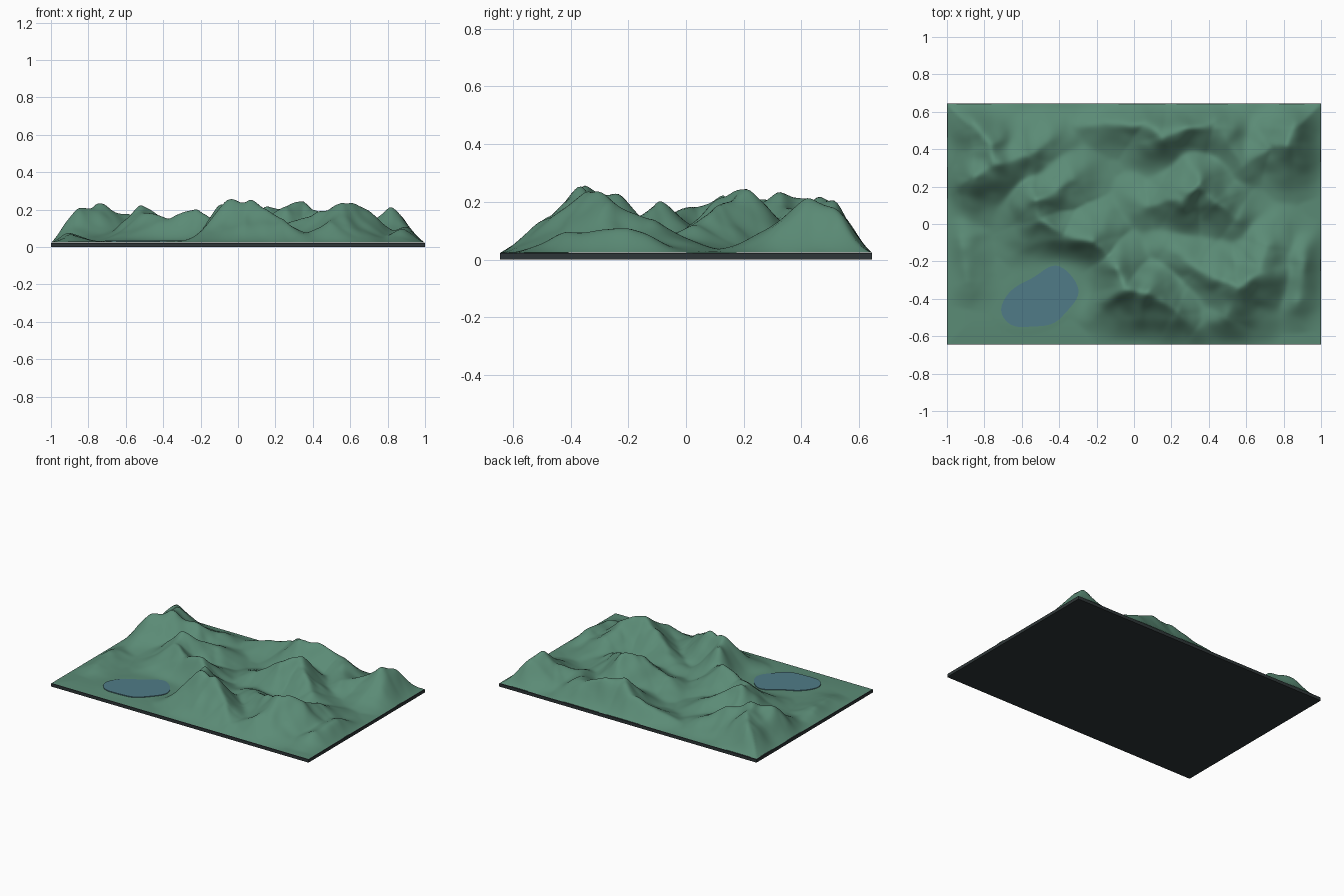
import bpy, bmesh, math
from mathutils import Vector, noise

if "Cube" in bpy.data.objects:
    bpy.data.objects.remove(bpy.data.objects["Cube"])

HX, HY, BASE = 1.0, 0.645, 0.022


def material(name, rgb):
    m = bpy.data.materials.new(name)
    m.diffuse_color = (*rgb, 1)
    m.use_nodes = True
    m.node_tree.nodes["Principled BSDF"].inputs["Base Color"].default_value = m.diffuse_color
    return m


def finish(bm, name, mat, smooth=False):
    bmesh.ops.recalc_face_normals(bm, faces=bm.faces)
    me = bpy.data.meshes.new(name)
    bm.to_mesh(me)
    bm.free()
    ob = bpy.data.objects.new(name, me)
    bpy.context.collection.objects.link(ob)
    me.materials.append(mat)
    for p in me.polygons:
        p.use_smooth = smooth
    return ob


green = material("hill green", (0.104, 0.258, 0.18))
blue = material("lake blue", (0.08, 0.198, 0.245))
dark = material("base charcoal", (0.027, 0.036, 0.038))

# Ridge crests: x, y, height along each line
RIDGES = [
    [(-.95, .21, .12), (-.84, .26, .2), (-.75, .31, .215), (-.58, .36, .16), (-.46, .44, .1)],
    [(-.75, .31, .21), (-.77, .42, .2), (-.86, .54, .17)],
    [(-.33, .24, .11), (-.52, .12, .21), (-.5, .03, .17), (-.38, -.06, .15), (-.23, -.09, .2),
     (-.14, -.18, .14), (-.09, -.25, .22), (-.06, -.34, .238), (.06, -.37, .238),
     (.22, -.46, .15), (.33, -.56, .08)],
    [(-.3, .53, .05), (.07, .55, .15), (.16, .46, .21), (.28, .51, .18), (.42, .55, .15),
     (.58, .33, .09)],
    [(.08, .1, .11), (.25, .13, .21), (.33, .21, .235), (.42, .12, .18), (.54, .04, .11)],
    [(.16, -.12, .09), (.35, -.23, .14), (.56, -.35, .23), (.68, -.26, .195), (.71, -.12, .14)],
    [(.6, .34, .09), (.74, .4, .14), (.82, .41, .21), (.86, .53, .16)],
]
# Side spurs and low foothills
RIDGES += [[(.56, -.35, .19), (.5, -.5, .13)], [(.92, -.2, .11), (.9, -.4, .09)],
           [(-.93, -.08, .07), (-.9, -.3, .06)]]


def smoothstep(a, b, v):
    t = max(0, min(1, (v - a) / (b - a)))
    return t * t * (3 - 2 * t)


def crest(line, x, y):
    best = 0
    for (ax, ay, ah), (bx, by, bh) in zip(line, line[1:]):
        dx, dy = bx - ax, by - ay
        t = max(0, min(1, ((x - ax) * dx + (y - ay) * dy) / (dx * dx + dy * dy)))
        d = math.hypot(x - ax - t * dx, y - ay - t * dy)
        h = ah + t * (bh - ah)
        best = max(best, h * math.exp(-(math.sqrt(d * d + .0002) / .155) ** 1.25))
    return best


def height(x, y):
    # Gentle warp makes the crests wander
    w = noise.noise_vector(Vector((x * 7, y * 7, 1.3))) * .02
    wx, wy = x + w.x, y + w.y
    h = 1.04 * sum(crest(r, wx, wy) ** 8 for r in RIDGES) ** (1 / 8)
    # Small spurs and gullies, stronger on high ground
    h += .012 * noise.noise(Vector((x * 5, y * 5, 7)))
    h += .1 * h * noise.noise(Vector((wx * 12, wy * 12, 3)))
    h = max(h, .012) + .008
    # Flat basin around the lake
    c, s = math.cos(.5), math.sin(.5)
    u, v = x + .5, y + .39
    e = math.hypot((u * c + v * s) / .23, (v * c - u * s) / .145)
    h = .03 + (h - .03) * smoothstep(.95, 1.9, e)
    # Drop to the rim at all four sides
    d = min(HX - abs(x), HY - abs(y))
    m = math.sin(math.pi / 2 * max(0, min(1, d / .14)))
    return BASE + .001 + max(h - BASE, .006) * m


# Terrain sheet
NX, NY = 170, 110
IX, IY = HX - .003, HY - .003
bm = bmesh.new()
rows = []
for j in range(NY + 1):
    y = -IY + 2 * IY * j / NY
    row = []
    for i in range(NX + 1):
        x = -IX + 2 * IX * i / NX
        row.append(bm.verts.new((x, y, height(x, y))))
    rows.append(row)
for r0, r1 in zip(rows, rows[1:]):
    for i in range(NX):
        bm.faces.new((r0[i], r0[i + 1], r1[i + 1], r1[i]))
terrain = finish(bm, "terrain", green, True)
if sum(p.normal.z for p in terrain.data.polygons) < 0:
    terrain.data.flip_normals()

# Base slab
bm = bmesh.new()
bmesh.ops.create_cube(bm, size=1)
for v in bm.verts:
    v.co = (v.co.x * 2 * HX, v.co.y * 2 * HY, (v.co.z + .5) * BASE)
finish(bm, "base_slab", dark)

# Lake plate with a rounded outline
shore = [(-.72, -.47), (-.69, -.39), (-.63, -.33), (-.54, -.29), (-.44, -.215), (-.37, -.235),
         (-.3, -.32), (-.295, -.39), (-.36, -.47), (-.43, -.54), (-.55, -.55), (-.66, -.55)]
for _ in range(2):
    pts = []
    for (ax, ay), (bx, by) in zip(shore, shore[1:] + shore[:1]):
        pts += [(.75 * ax + .25 * bx, .75 * ay + .25 * by), (.25 * ax + .75 * bx, .25 * ay + .75 * by)]
    shore = pts
bm = bmesh.new()
face = bm.faces.new([bm.verts.new((x, y, .029)) for x, y in shore])
top = bmesh.ops.extrude_face_region(bm, geom=[face])["geom"]
for v in top:
    if isinstance(v, bmesh.types.BMVert):
        v.co.z += .006
finish(bm, "lake", blue)
